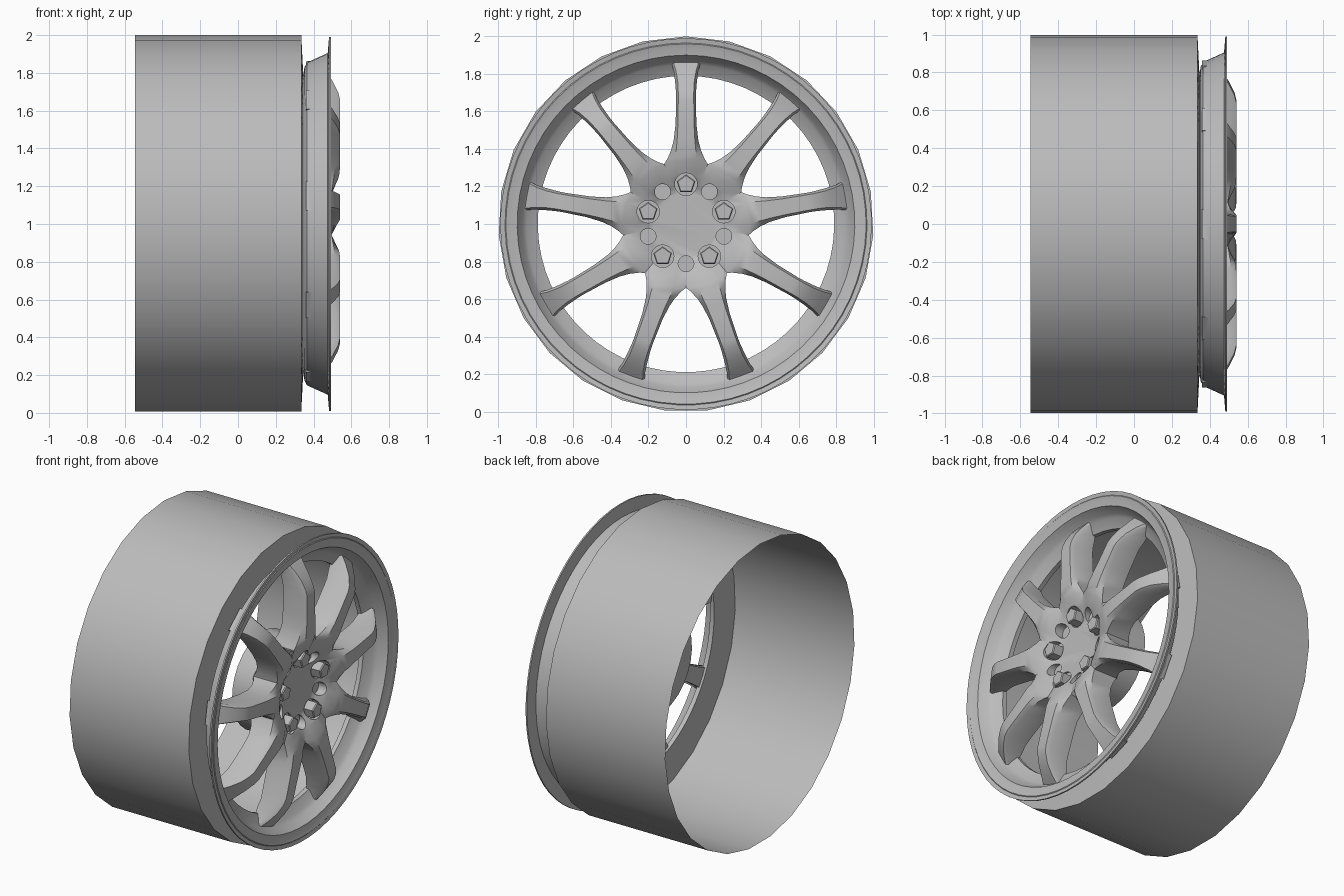
import bpy, bmesh, math
from math import sin, cos, pi, radians, sqrt

cube = bpy.data.objects.get("Cube")
if cube:
    bpy.data.objects.remove(cube, do_unlink=True)

grey = bpy.data.materials.new("plain_grey")
grey.use_nodes = True
COLOUR = (0.5, 0.5, 0.5, 1)
grey.diffuse_color = COLOUR
grey.node_tree.nodes["Principled BSDF"].inputs["Base Color"].default_value = COLOUR

AXLE = 1.0      # height of the wheel axis
SPOKES = 9


def point(x, r, a):
    """Point at radius r and angle a (from straight up) around the axle."""
    return (x, r * sin(a), AXLE + r * cos(a))


def finish(name, bm, angle=35, normals=True):
    bmesh.ops.remove_doubles(bm, verts=bm.verts, dist=0.0005)
    if normals:
        bmesh.ops.recalc_face_normals(bm, faces=bm.faces)
    me = bpy.data.meshes.new(name)
    bm.to_mesh(me)
    bm.free()
    me.materials.append(grey)
    ob = bpy.data.objects.new(name, me)
    bpy.context.collection.objects.link(ob)
    smooth(ob, angle)
    return ob


def smooth(ob, angle):
    bpy.ops.object.select_all(action='DESELECT')
    ob.select_set(True)
    bpy.context.view_layer.objects.active = ob
    bpy.ops.object.shade_smooth_by_angle(angle=radians(angle))


def revolve(name, profile, segments, closed=False, angle=35):
    """Spin (x, radius) points around the axle."""
    bm = bmesh.new()
    rings = [[bm.verts.new(point(x, r, 2 * pi * i / segments)) for i in range(segments)]
             for x, r in profile]
    pairs = list(zip(rings, rings[1:]))
    if closed:
        pairs.append((rings[-1], rings[0]))
    for a, b in pairs:
        for i in range(segments):
            j = (i + 1) % segments
            bm.faces.new((a[i], a[j], b[j], b[i]))
    return finish(name, bm, angle)


def prism(name, x0, x1, radius, sides, offset=0.0, a=0.0, chamfer=0.0):
    """Capped prism along x, centred at a distance from the axle."""
    bm = bmesh.new()
    _, cy, cz = point(0, offset, a)
    levels = [(x0, radius), (x1 - chamfer, radius)]
    if chamfer:
        levels.append((x1, radius - chamfer))
    rings = [[bm.verts.new((x, cy + r * sin(2 * pi * i / sides + a),
                            cz + r * cos(2 * pi * i / sides + a)))
              for i in range(sides)] for x, r in levels]
    for lo, hi in zip(rings, rings[1:]):
        for i in range(sides):
            j = (i + 1) % sides
            bm.faces.new((lo[i], lo[j], hi[j], hi[i]))
    bm.faces.new(rings[0])
    bm.faces.new(rings[-1])
    return finish(name, bm, 30)


# Barrel: thin open drum with a front wall
revolve("barrel", [(-0.545, 1), (0.335, 1), (0.345, 0.80)], 27)

# Rim: stepped lip, thin outer flange and inner seat for the spokes
revolve("rim", [(0.345, 0.79), (0.352, 0.83), (0.365, 0.855), (0.475, 0.905),
                (0.482, 0.99), (0.492, 0.99), (0.488, 0.965), (0.492, 0.96),
                (0.486, 0.94), (0.48, 0.90), (0.425, 0.87), (0.405, 0.85),
                (0.375, 0.79)], 63, closed=True, angle=25)

# Spoke stations: radius, half width (0 = full sector), half crest, crest x, shoulder x, back x
STATIONS = [
    (0.175, 0, .030, .440, .440, .30),
    (0.20, 0, .035, .450, .450, .30),
    (0.26, 0, .045, .490, .485, .30),
    (0.34, 0, .055, .522, .495, .32),
    (0.36, .100, .055, .530, .500, .34),
    (0.40, .080, .052, .538, .508, .36),
    (0.45, .066, .047, .540, .510, .37),
    (0.53, .056, .043, .540, .510, .37),
    (0.66, .052, .041, .540, .510, .37),
    (0.70, .053, .041, .530, .500, .37),
    (0.76, .058, .044, .500, .470, .36),
    (0.82, .066, .054, .455, .430, .36),
    (0.865, .078, .068, .415, .400, .36),
]


def section(bm, station, turn):
    r, w, crest, xf, xs, xb = station
    w = w or r * sin(pi / SPOKES)
    outline = [(-w, xb), (-w, xs), (-crest, xf), (crest, xf), (w, xs), (w, xb)]
    return [bm.verts.new(point(x, r, turn + math.asin(t / r))) for t, x in outline]


# Spokes and bowl-shaped hub face as one closed star
bm = bmesh.new()
for k in range(SPOKES):
    rows = [section(bm, s, 2 * pi * k / SPOKES) for s in STATIONS]
    for n, (a, b) in enumerate(zip(rows, rows[1:])):
        full = STATIONS[n + 1][1] == 0
        for i in range(6):
            if full and i in (0, 4):
                continue        # neighbouring sectors touch here
            j = (i + 1) % 6
            bm.faces.new((a[i], a[j], b[j], b[i]))
    bm.faces.new(rows[-1])
bmesh.ops.remove_doubles(bm, verts=bm.verts, dist=0.0005)
bmesh.ops.holes_fill(bm, edges=[e for e in bm.edges if e.is_boundary], sides=0)
spokes = finish("spokes", bm, 32)

# Pockets around the hub: five for nuts, five plain holes between them
for k in range(10):
    a = pi * k / 5
    nut = k % 2 == 0
    cutter = prism("pocket_cutter", 0.425, 0.7, 0.06 if nut else 0.042, 20, 0.212, a)
    cutter.hide_render = True
    mod = spokes.modifiers.new("pocket", 'BOOLEAN')
    mod.operation = 'DIFFERENCE'
    mod.solver = 'EXACT'
    mod.object = cutter
    bpy.context.view_layer.objects.active = spokes
    bpy.ops.object.modifier_apply(modifier=mod.name)
    bpy.data.objects.remove(cutter, do_unlink=True)
    if nut:
        prism("wheel_nut", 0.42, 0.50, 0.052, 5, 0.212, a, chamfer=0.006)
smooth(spokes, 32)

# Hub drum behind the spokes
prism("hub_drum", 0.40, 0.18, 0.32, 27)
